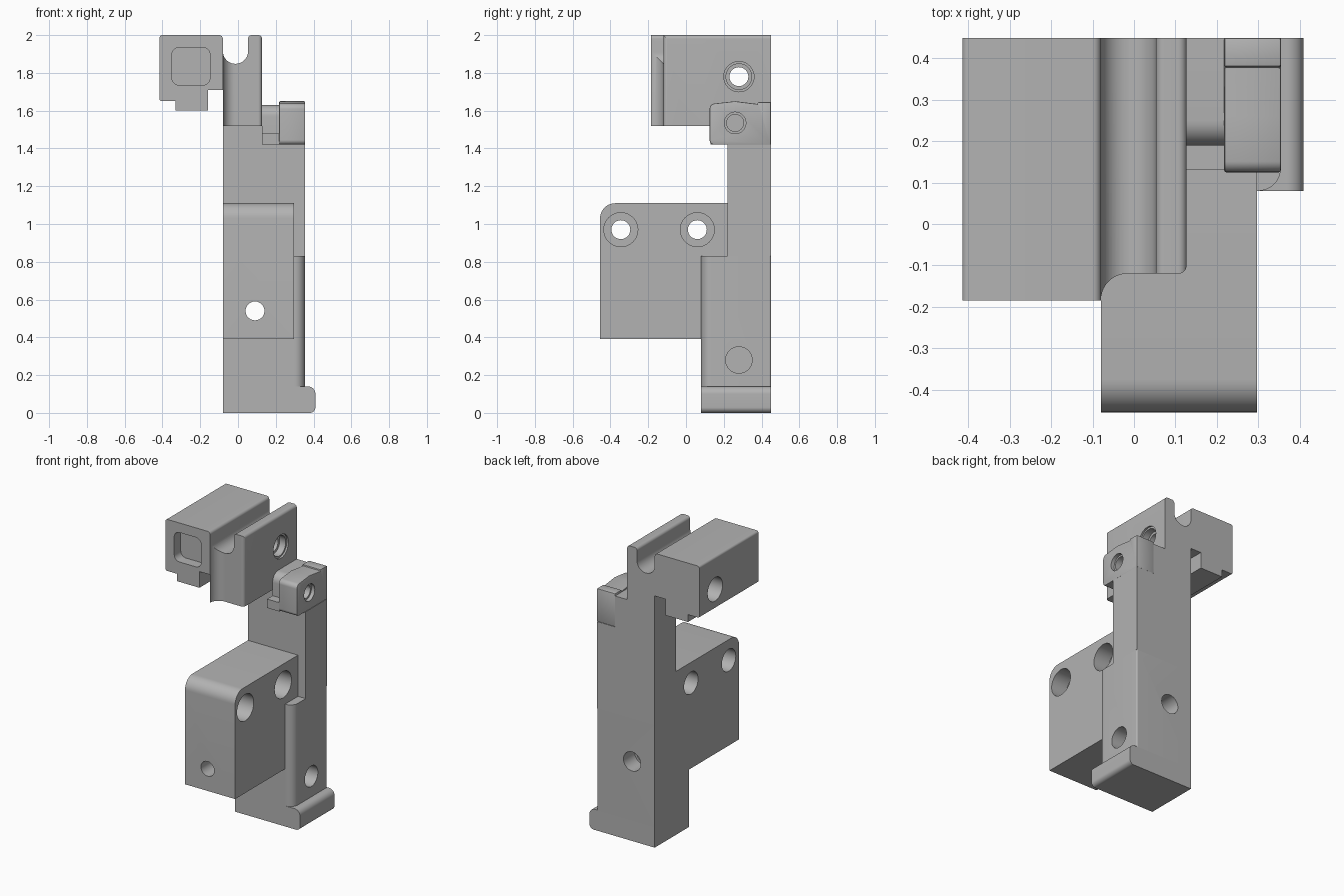
import bpy, bmesh, math
from mathutils import Vector

cube = bpy.data.objects.get("Cube")
if cube:
    bpy.data.objects.remove(cube, do_unlink=True)

grey = bpy.data.materials.new("plain_grey")
grey.use_nodes = True
COLOUR = (0.45, 0.45, 0.45, 1)
grey.diffuse_color = COLOUR
grey.node_tree.nodes["Principled BSDF"].inputs["Base Color"].default_value = COLOUR

PLACE = {"x": lambda u, v, w: (w, u, v),
         "y": lambda u, v, w: (u, w, v),
         "z": lambda u, v, w: (u, v, w)}


def rounded(corners, steps=10):
    """Outline from (u, v) or (u, v, radius) corners."""
    out = []
    for i, c in enumerate(corners):
        p = Vector(c[:2])
        if len(c) == 2:
            out.append(p)
            continue
        a = (Vector(corners[i - 1][:2]) - p).normalized()
        b = (Vector(corners[(i + 1) % len(corners)][:2]) - p).normalized()
        half = a.angle(b) / 2
        centre = p + (a + b).normalized() * c[2] / math.sin(half)
        start = p + a * c[2] / math.tan(half) - centre
        end = p + b * c[2] / math.tan(half) - centre
        t0 = math.atan2(start.y, start.x)
        sweep = math.atan2(end.y, end.x) - t0
        sweep = (sweep + math.pi) % math.tau - math.pi
        for k in range(steps + 1):
            t = t0 + sweep * k / steps
            out.append(centre + Vector((math.cos(t), math.sin(t))) * c[2])
    return out


def prism(name, corners, axis, lo, hi):
    bm = bmesh.new()
    verts = [bm.verts.new(PLACE[axis](p.x, p.y, lo)) for p in rounded(corners)]
    bmesh.ops.remove_doubles(bm, verts=verts, dist=0.0005)
    face = bm.faces.new([v for v in verts if v.is_valid])
    ext = bmesh.ops.extrude_face_region(bm, geom=[face])
    move = Vector(PLACE[axis](0, 0, hi - lo))
    bmesh.ops.translate(bm, vec=move, verts=[g for g in ext["geom"] if isinstance(g, bmesh.types.BMVert)])
    bmesh.ops.recalc_face_normals(bm, faces=bm.faces)
    mesh = bpy.data.meshes.new(name)
    bm.to_mesh(mesh)
    bm.free()
    mesh.materials.append(grey)
    obj = bpy.data.objects.new(name, mesh)
    bpy.context.collection.objects.link(obj)
    return obj


def rod(axis, u, v, r, lo, hi):
    ring = [(u + r * math.cos(k * math.tau / 40), v + r * math.sin(k * math.tau / 40)) for k in range(40)]
    return prism("hole_cutter", ring, axis, lo, hi)


def bake(obj):
    graph = bpy.context.evaluated_depsgraph_get()
    mesh = bpy.data.meshes.new_from_object(obj.evaluated_get(graph))
    obj.modifiers.clear()
    obj.data = mesh


def combine(obj, cutters, mode="DIFFERENCE"):
    for c in cutters:
        m = obj.modifiers.new("cut", "BOOLEAN")
        m.operation, m.solver, m.object = mode, "EXACT", c
        bake(obj)
        bpy.data.objects.remove(c, do_unlink=True)


LEFT, SIDE, BACK = -0.08, 0.355, 0.45

# Base with rounded toe
prism("foot", [(LEFT, 0), (0.41, 0, 0.03), (0.41, 0.14, 0.04), (LEFT, 0.14)], "y", 0.08, BACK)

# Lower column with a rounded front edge
lower = prism("lower_column", [(LEFT, 0.08), (SIDE, 0.08, 0.055), (SIDE, BACK, 0.01), (LEFT, BACK)],
              "z", 0.14, 0.83)
combine(lower, [rod("y", 0.09, 0.54, 0.05, 0, 0.5), rod("y", 0.09, 0.54, 0.065, 0.33, 0.5),
                rod("x", 0.28, 0.28, 0.07, 0.2, 0.4)])

# Upper column
prism("upper_column", [(LEFT, 0.83), (SIDE, 0.83), (SIDE, 1.42), (0.127, 1.42), (0.127, 1.52), (LEFT, 1.52)],
      "y", 0.22, BACK)

# Front mounting block
block = prism("mounting_block", [(-0.455, 0.39), (0.08, 0.39), (0.08, 0.83), (0.22, 0.83),
                                 (0.22, 1.11), (-0.455, 1.11, 0.08)], "x", LEFT, 0.297)
cuts = [rod("y", 0.09, 0.54, 0.05, -0.5, 0.1)]
for y in (-0.345, 0.06):
    cuts += [rod("x", y, 0.97, 0.05, -0.2, 0.4), rod("x", y, 0.97, 0.09, 0.18, 0.4),
             rod("x", y, 0.97, 0.075, -0.2, 0.02)]
combine(block, cuts)

# Side shoulder: low ledge in front, rounded step behind
prism("shoulder", [(0.13, 1.42), (BACK, 1.42), (BACK, 1.63), (0.19, 1.63, 0.06), (0.19, 1.48), (0.13, 1.48)],
      "x", 0.127, 0.22)

# Side lug with a blind screw hole
lug = prism("side_lug", [(0.125, 1.42, 0.025), (BACK, 1.42), (BACK, 1.645), (0.38, 1.645), (0.38, 1.635),
                         (0.26, 1.65), (0.125, 1.635, 0.03)], "x", 0.218, SIDE)
bevel = lug.modifiers.new("soft_edges", "BEVEL")
bevel.width, bevel.segments, bevel.angle_limit = 0.008, 2, math.radians(50)
bake(lug)
combine(lug, [rod("x", 0.26, 1.535, 0.045, 0.23, 0.4), rod("x", 0.26, 1.535, 0.057, 0.33, 0.4)])

# Head: rail block, round channel and ridge, trimmed to its plan outline
head = prism("head", [(-0.415, 1.65, 0.01), (-0.33, 1.65), (-0.33, 1.6), (-0.16, 1.6), (-0.16, 1.71),
                      (LEFT, 1.71), (LEFT, 1.52), (0.127, 1.52), (0.127, 2, 0.02), (0.053, 2, 0.02),
                      (0.053, 1.848, 0.066), (LEFT, 1.848, 0.066), (LEFT, 2, 0.02), (-0.415, 2, 0.015)],
             "y", -0.3, 0.6)
plan = prism("plan_cutter", [(-0.6, -0.185), (LEFT, -0.185), (LEFT, -0.12, 0.064), (0.127, -0.12, 0.02),
                             (0.127, 0.1), (0.3, 0.1), (0.3, BACK), (-0.6, BACK)], "z", 1.4, 2.2)
combine(head, [plan], "INTERSECT")
pocket = prism("pocket_cutter", [(-0.35, 1.735, 0.04), (-0.148, 1.735, 0.04), (-0.148, 1.935, 0.04),
                                 (-0.35, 1.935, 0.04)], "y", -0.3, -0.115)
combine(head, [pocket, rod("x", 0.28, 1.78, 0.05, -0.6, 0.3), rod("x", 0.28, 1.78, 0.08, -0.6, -0.3),
               rod("x", 0.28, 1.78, 0.068, 0.07, 0.3), rod("x", 0.28, 1.78, 0.08, 0.115, 0.3)])

# Smooth the curves and keep the edges sharp
bpy.ops.object.select_all(action="DESELECT")
for obj in bpy.context.collection.objects:
    if obj.type == "MESH":
        obj.select_set(True)
        bpy.context.view_layer.objects.active = obj
bpy.ops.object.shade_smooth_by_angle(angle=math.radians(30))
